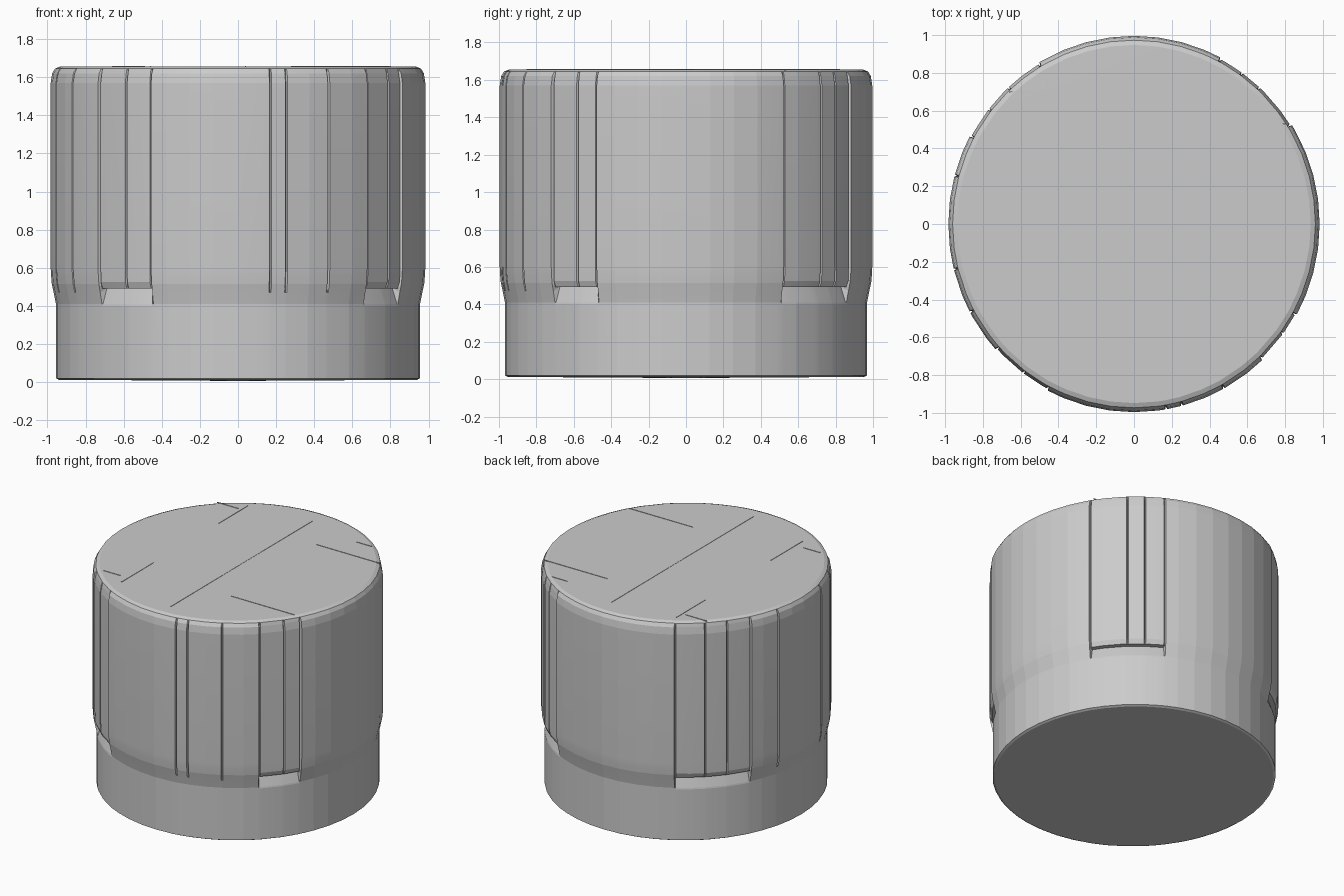
import bpy, bmesh, math

if "Cube" in bpy.data.objects:
    bpy.data.objects.remove(bpy.data.objects["Cube"])

SX, SY = 0.985, 0.998          # slightly oval plan

# Lathe profiles (radius, z): plain wall, and wall with an undercut ledge
BASE = [(0.955, 0.012), (0.97, 0.02), (0.97, 0.40)]
PLAIN = [(0.97, 0.41), (0.982, 0.47), (0.992, 0.515), (0.996, 0.56)]
LEDGE = [(0.968, 0.41), (0.94, 0.492), (0.975, 0.492), (0.988, 0.525)]
RIM = [(0.998, 0.60), (0.998, 1.57), (0.990, 1.62), (0.975, 1.645), (0.95, 1.655)]

# Angular sectors (degrees) whose panels end in a ledge, and vertical seams
SECTORS = [(32, 62), (121, 152), (222, 242), (314, 331)]
SEAMS = [32, 47, 54, 62, 121, 133, 142, 152, 165, 194, 208, 222, 233, 242,
         280, 285, 299, 314, 324, 331]
HALF = 0.35                    # half width of a seam in degrees


def ring_angles():
    """Even facets, with extra columns for each seam."""
    cols = [(a * 360 / 48, 0.0) for a in range(48)]
    cols = [c for c in cols if all(abs(c[0] - s) > 1.5 for s in SEAMS)]
    for s in SEAMS:
        cols += [(s - HALF, 0.0), (s, 0.014), (s + HALF, 0.0)]
    return sorted(cols)


def column(angle, depth):
    ledge = any(a <= angle <= b for a, b in SECTORS)
    upper = (LEDGE if ledge else PLAIN) + RIM
    points = list(BASE)
    for r, z in upper:
        groove = depth if 0.5 < z < 1.63 else 0.0
        inset = 0.008 if ledge and 0.55 < z < 1.63 else 0.0
        points.append((r - groove - inset, z))
    t = math.radians(angle)
    return [(r * math.cos(t) * SX, r * math.sin(t) * SY, z) for r, z in points]


def make_object(name, bm):
    bmesh.ops.recalc_face_normals(bm, faces=bm.faces[:])
    mesh = bpy.data.meshes.new(name)
    bm.to_mesh(mesh)
    bm.free()
    obj = bpy.data.objects.new(name, mesh)
    bpy.context.collection.objects.link(obj)
    return obj


# Capped round body: lower collar, flared band and ribbed upper wall
bm = bmesh.new()
columns = [[bm.verts.new(p) for p in column(a, d)] for a, d in ring_angles()]
for left, right in zip(columns, columns[1:] + columns[:1]):
    for i in range(len(left) - 1):
        bm.faces.new((left[i], right[i], right[i + 1], left[i + 1]))
low = bm.verts.new((0, 0, 0.006))
high = bm.verts.new((0, 0, 1.657))
for left, right in zip(columns, columns[1:] + columns[:1]):
    bm.faces.new((low, right[0], left[0]))
    bm.faces.new((high, left[-1], right[-1]))
body = make_object("lidded_body", bm)
bpy.context.view_layer.objects.active = body
body.select_set(True)
bpy.ops.object.shade_smooth_by_angle(angle=math.radians(6))

# Fine straight seams on the flat top: (x0, y0, x1, y1)
bm = bmesh.new()
for x0, y0, x1, y1 in [(0.04, -0.85, 0.04, 0.82), (-0.46, 0.43, -0.46, 0.77),
                       (-0.46, -0.72, -0.46, -0.35), (0.28, 0.53, 0.80, 0.53),
                       (0.28, -0.48, 0.80, -0.48), (-0.66, 0.70, -0.49, 0.70),
                       (0.48, 0.72, 0.60, 0.72), (-0.66, -0.64, -0.53, -0.64)]:
    cube = bmesh.ops.create_cube(bm, size=1)["verts"]
    for v in cube:
        v.co.x = (x0 + x1) / 2 + v.co.x * (abs(x1 - x0) + 0.005)
        v.co.y = (y0 + y1) / 2 + v.co.y * (abs(y1 - y0) + 0.005)
        v.co.z = 1.655 + v.co.z * 0.007
make_object("top_seams", bm)
